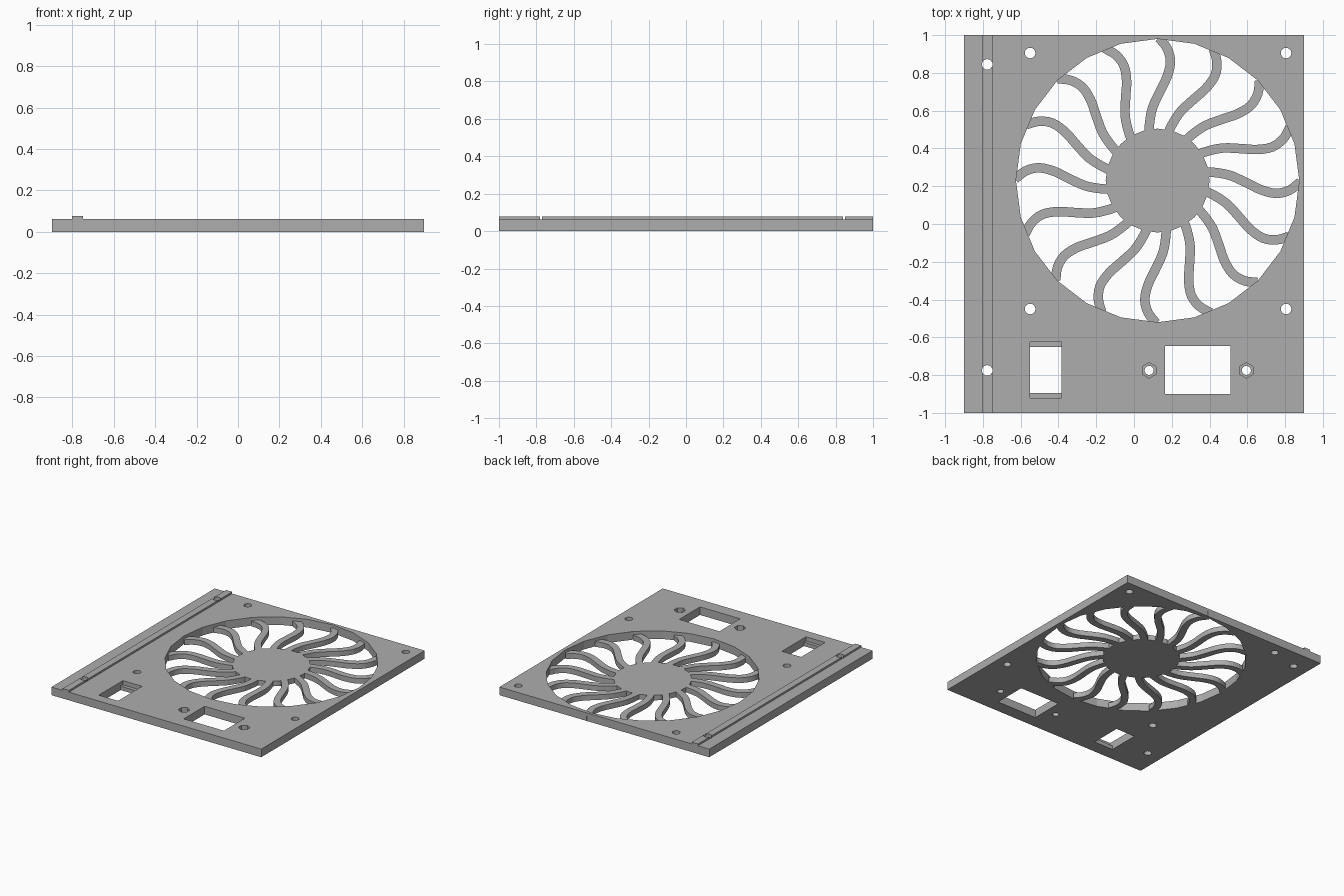
import bpy, bmesh, math
from mathutils import Vector

old = bpy.data.objects.get("Cube")
if old:
    bpy.data.objects.remove(old, do_unlink=True)

T = 0.063                    # plate thickness
CX, CY = 0.125, 0.23         # fan centre
FAN_Z = (0.0, 0.04)          # grille height range

grey = bpy.data.materials.new("plain grey")
grey.use_nodes = True
grey.diffuse_color = (0.42, 0.42, 0.42, 1)
grey.node_tree.nodes["Principled BSDF"].inputs["Base Color"].default_value = (0.42, 0.42, 0.42, 1)


def prism(name, points, z0, z1):
    """Extrude a flat outline from z0 to z1."""
    bm = bmesh.new()
    face = bm.faces.new([bm.verts.new((x, y, z0)) for x, y in points])
    ext = bmesh.ops.extrude_face_region(bm, geom=[face])
    for v in ext["geom"]:
        if isinstance(v, bmesh.types.BMVert):
            v.co.z = z1
    bmesh.ops.recalc_face_normals(bm, faces=bm.faces)
    mesh = bpy.data.meshes.new(name)
    bm.to_mesh(mesh)
    bm.free()
    mesh.materials.append(grey)
    ob = bpy.data.objects.new(name, mesh)
    bpy.context.collection.objects.link(ob)
    return ob


def rect(x0, x1, y0, y1):
    return [(x0, y0), (x1, y0), (x1, y1), (x0, y1)]


def ring(x, y, r, n, turn=0.0):
    angles = [turn + math.tau * i / n for i in range(n)]
    return [(x + r * math.cos(a), y + r * math.sin(a)) for a in angles]


def combine(ob, others, operation):
    """Apply booleans and discard the helpers."""
    for other in others:
        other.hide_render = True
        mod = ob.modifiers.new("cut", "BOOLEAN")
        mod.operation, mod.object, mod.solver = operation, other, "EXACT"
    bpy.context.view_layer.update()
    deps = bpy.context.evaluated_depsgraph_get()
    mesh = bpy.data.meshes.new_from_object(ob.evaluated_get(deps))
    ob.modifiers.clear()
    ob.data = mesh
    for other in others:
        bpy.data.objects.remove(other, do_unlink=True)


# Panel with raised rail
panel = prism("panel", rect(-0.9, 0.9, -1, 1), 0, T)
rail = prism("rail", rect(-0.803, -0.75, -1, 1), T - 0.02, 0.077)
combine(panel, [rail], "UNION")

# Openings through the panel
LOW, HIGH = -0.1, 0.2
cutters = [prism("fan_cutter", ring(CX, CY, 0.75, 24), LOW, HIGH),
           prism("socket_cutter", rect(0.165, 0.51, -0.9, -0.645), LOW, HIGH),
           prism("switch_cutter", rect(-0.55, -0.385, -0.895, -0.652), LOW, HIGH),
           prism("switch_recess", rect(-0.55, -0.385, -0.92, -0.625), 0.03, HIGH)]
holes = [(x, y) for x in (-0.55, 0.805) for y in (-0.45, 0.905)]
holes += [(-0.777, 0.845), (-0.777, -0.775)]
for x, y in holes:
    cutters.append(prism("screw_cutter", ring(x, y, 0.028, 16), LOW, HIGH))
for x in (0.08, 0.595):
    cutters.append(prism("nut_cutter", ring(x, -0.775, 0.041, 6, math.pi / 6), 0.03, HIGH))
    cutters.append(prism("bolt_cutter", ring(x, -0.775, 0.024, 16), LOW, HIGH))
combine(panel, cutters, "DIFFERENCE")

# Fan hub
prism("fan_hub", ring(CX, CY, 0.275, 24), *FAN_Z)

# S-shaped blade centreline as (radius, sideways offset), smoothed
KEYS = [(0.24, 0.045), (0.3, 0.043), (0.385, 0.027), (0.475, -0.014),
        (0.55, -0.05), (0.63, -0.068), (0.7, -0.05), (0.755, -0.008)]


def smooth_path(keys, steps=3):
    pts = [Vector(k) for k in keys]
    pts = [2 * pts[0] - pts[1]] + pts + [2 * pts[-1] - pts[-2]]
    out = []
    for a, b, c, d in zip(pts, pts[1:], pts[2:], pts[3:]):
        for i in range(steps):
            t = i / steps
            out.append(0.5 * (2 * b + (c - a) * t + (2 * a - 5 * b + 4 * c - d) * t * t
                              + (3 * b - a - 3 * c + d) * t ** 3))
    return out + [pts[-2]]


path = smooth_path(KEYS)
left, right = [], []
for i, p in enumerate(path):
    d = (path[min(i + 1, len(path) - 1)] - path[max(i - 1, 0)]).normalized()
    side = Vector((-d.y, d.x)) * 0.025
    left.append(p + side)
    right.append(p - side)
outline = left + right[::-1]

# Sixteen blades around the hub
for k in range(16):
    a = math.tau * k / 16
    c, s = math.cos(a), math.sin(a)
    prism("fan_blade_%d" % (k + 1),
          [(CX + p.x * c - p.y * s, CY + p.x * s + p.y * c) for p in outline], *FAN_Z)
